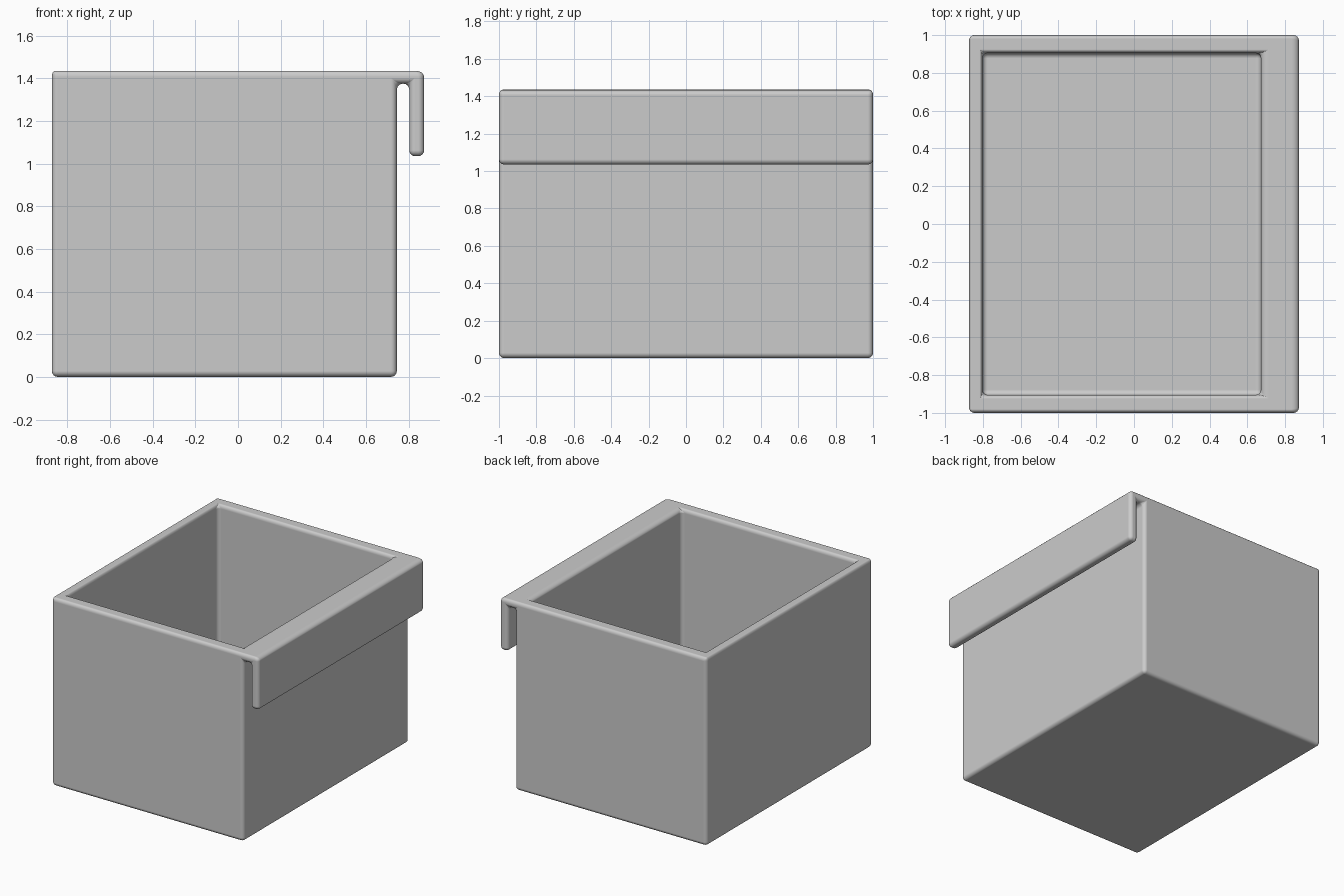
import bpy, bmesh

if "Cube" in bpy.data.objects:
    bpy.data.objects.remove(bpy.data.objects["Cube"])

# Side profile (x, z): box wall, floor, and hooked lip on the right
profile = [(-0.873, 1.435), (-0.873, 0.0), (0.745, 0.0), (0.745, 1.375),
           (0.803, 1.375), (0.803, 1.035), (0.873, 1.035), (0.873, 1.435)]
HALF = 1.0
TOP, FLOOR = 1.435, 0.08
X0, X1, Y = -0.803, 0.672, 0.905

bm = bmesh.new()
front = [bm.verts.new((x, -HALF, z)) for x, z in profile]
back = [bm.verts.new((x, HALF, z)) for x, z in profile]
bm.faces.new(front)
bm.faces.new(back[::-1])
n = len(profile)
for i in range(n - 1):                      # all strips except the open top
    bm.faces.new((front[i], back[i], back[i + 1], front[i + 1]))

# Rim and cavity
def ring(z):
    return [bm.verts.new((x, y, z)) for x, y in
            ((X0, -Y), (X1, -Y), (X1, Y), (X0, Y))]

outer = [front[0], front[-1], back[-1], back[0]]
rim, floor = ring(TOP), ring(FLOOR)
for a, b in ((outer, rim), (rim, floor)):
    for i in range(4):
        j = (i + 1) % 4
        bm.faces.new((a[i], a[j], b[j], b[i]))
bm.faces.new(floor)
bmesh.ops.recalc_face_normals(bm, faces=bm.faces)

mesh = bpy.data.meshes.new("hanging_bin")
bm.to_mesh(mesh)
bm.free()
bin_obj = bpy.data.objects.new("hanging_bin", mesh)
bpy.context.collection.objects.link(bin_obj)

# Rounded edges
bevel = bin_obj.modifiers.new("rounded_edges", 'BEVEL')
bevel.width = 0.028
bevel.segments = 4
bevel.limit_method = 'ANGLE'
bevel.harden_normals = True

bpy.context.view_layer.objects.active = bin_obj
bin_obj.select_set(True)
bpy.ops.object.shade_smooth()
